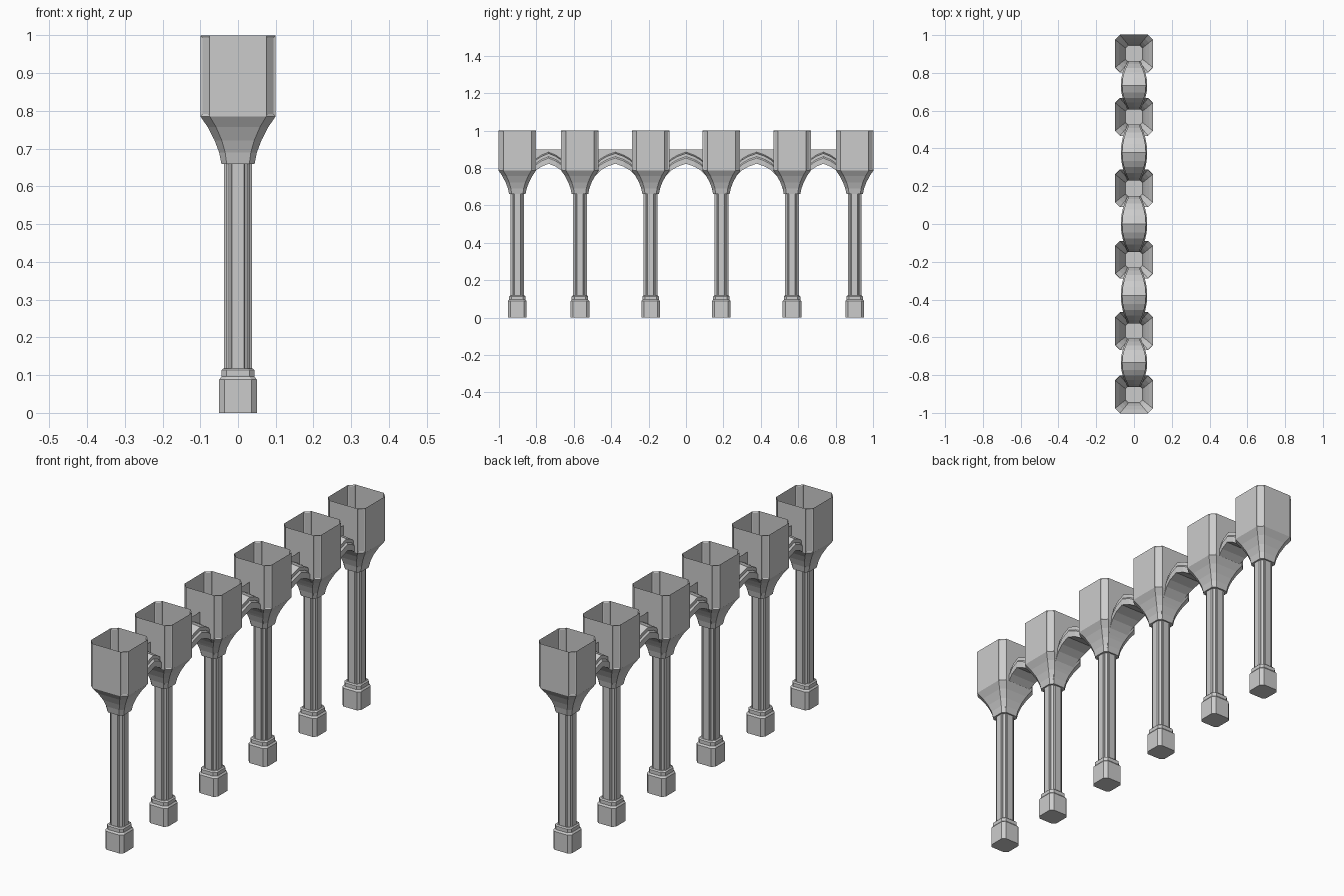
import bpy, bmesh

if "Cube" in bpy.data.objects:
    bpy.data.objects.remove(bpy.data.objects["Cube"])

COLUMN_Y = [-0.902, -0.567, -0.189, 0.189, 0.567, 0.902]


def finish(name, bm, y=0.0):
    bmesh.ops.recalc_face_normals(bm, faces=bm.faces[:])
    me = bpy.data.meshes.new(name)
    bm.to_mesh(me)
    bm.free()
    ob = bpy.data.objects.new(name, me)
    ob.location.y = y
    bpy.context.collection.objects.link(ob)
    return ob


def octagon(r, c):
    # square of half width r with its corners cut back by c
    k = r - c
    return [(r, -k), (r, k), (k, r), (-k, r), (-r, k), (-r, -k), (-k, -r), (k, -r)]


def loft(bm, sections, cap_start=False, cap_end=False):
    # sections: list of (outline, z); returns the side faces
    rings = [[bm.verts.new((x, y, z)) for x, y in pts] for pts, z in sections]
    sides, n = [], len(rings[0])
    for a, b in zip(rings, rings[1:]):
        sides.append([bm.faces.new((a[i], a[(i + 1) % n], b[(i + 1) % n], b[i]))
                      for i in range(n)])
    if cap_start:
        bm.faces.new(rings[0][::-1])
    if cap_end:
        bm.faces.new(rings[-1])
    return sides


def build_base(y):
    prof = [(0.05, 0), (0.05, 0.088), (0.044, 0.096), (0.044, 0.113), (0.039, 0.118)]
    bm = bmesh.new()
    loft(bm, [(octagon(r, 0.014), z) for r, z in prof], True, True)
    finish("column_base", bm, y)


def build_shaft(y):
    # clustered shaft: flat main faces, small grooves, chamfered corners
    quarter = [(0.037, -0.016), (0.037, 0.016), (0.032, 0.019),
               (0.032, 0.024), (0.024, 0.032), (0.019, 0.032)]
    pts = []
    for _ in range(4):
        pts += quarter
        quarter = [(-b, a) for a, b in quarter]
    bm = bmesh.new()
    loft(bm, [(pts, 0.117), (pts, 0.662)])
    finish("column_shaft", bm, y)


def build_capital(y):
    # flared, closed at the bottom and open at the top
    prof = [(0.044, 0.014, 0.66), (0.05, 0.016, 0.69), (0.062, 0.019, 0.722),
            (0.08, 0.022, 0.757), (0.1, 0.025, 0.786), (0.1, 0.025, 1.0)]
    bm = bmesh.new()
    sides = loft(bm, [(octagon(r, c), z) for r, c, z in prof], True)
    bmesh.ops.recalc_face_normals(bm, faces=bm.faces[:])
    # sunken panels on the chamfered corners of the box
    corners = [f for i, f in enumerate(sides[-1]) if i % 2 == 1]
    bmesh.ops.inset_individual(bm, faces=corners, thickness=0.008, depth=-0.003)
    finish("column_capital", bm, y)


def build_arch(y0, y1):
    mid, half = (y0 + y1) / 2, (y1 - y0) / 2 - 0.04
    # (fraction from apex to springing, soffit height, half width)
    curve = [(0, 0.823, 0.07), (0.3, 0.807, 0.067), (0.52, 0.788, 0.06),
             (0.72, 0.758, 0.051), (0.88, 0.716, 0.041), (1, 0.665, 0.034)]
    stations = [(-t, z, w) for t, z, w in curve[:0:-1]] + curve
    bm = bmesh.new()
    rings = []
    for t, z, w in stations:
        # moulded section: wide soffit, upright edge, stepped sloping top
        sec = [(-w, 0), (w, 0), (w, 0.03), (w - 0.007, 0.038),
               (w - 0.007, 0.055), (0, 0.062),
               (0.007 - w, 0.055), (0.007 - w, 0.038), (-w, 0.03)]
        rings.append([bm.verts.new((x, t * half, z + dz)) for x, dz in sec])
    n = len(rings[0])
    for a, b in zip(rings, rings[1:]):
        for i in range(n):
            bm.faces.new((a[i], a[(i + 1) % n], b[(i + 1) % n], b[i]))
    bm.faces.new(rings[0])
    bm.faces.new(rings[-1][::-1])
    finish("arch_rib", bm, mid)

    # thin spandrel wall above the rib, from box to box
    h = (y1 - y0) / 2 - 0.1
    bm = bmesh.new()
    bm.faces.new([bm.verts.new((0, y, z)) for y, z in
                  ((-h, 0.83), (0, 0.87), (h, 0.83), (h, 0.9), (-h, 0.9))])
    finish("spandrel_wall", bm, mid)


for y in COLUMN_Y:
    build_base(y)
    build_shaft(y)
    build_capital(y)
for y0, y1 in zip(COLUMN_Y, COLUMN_Y[1:]):
    build_arch(y0, y1)
